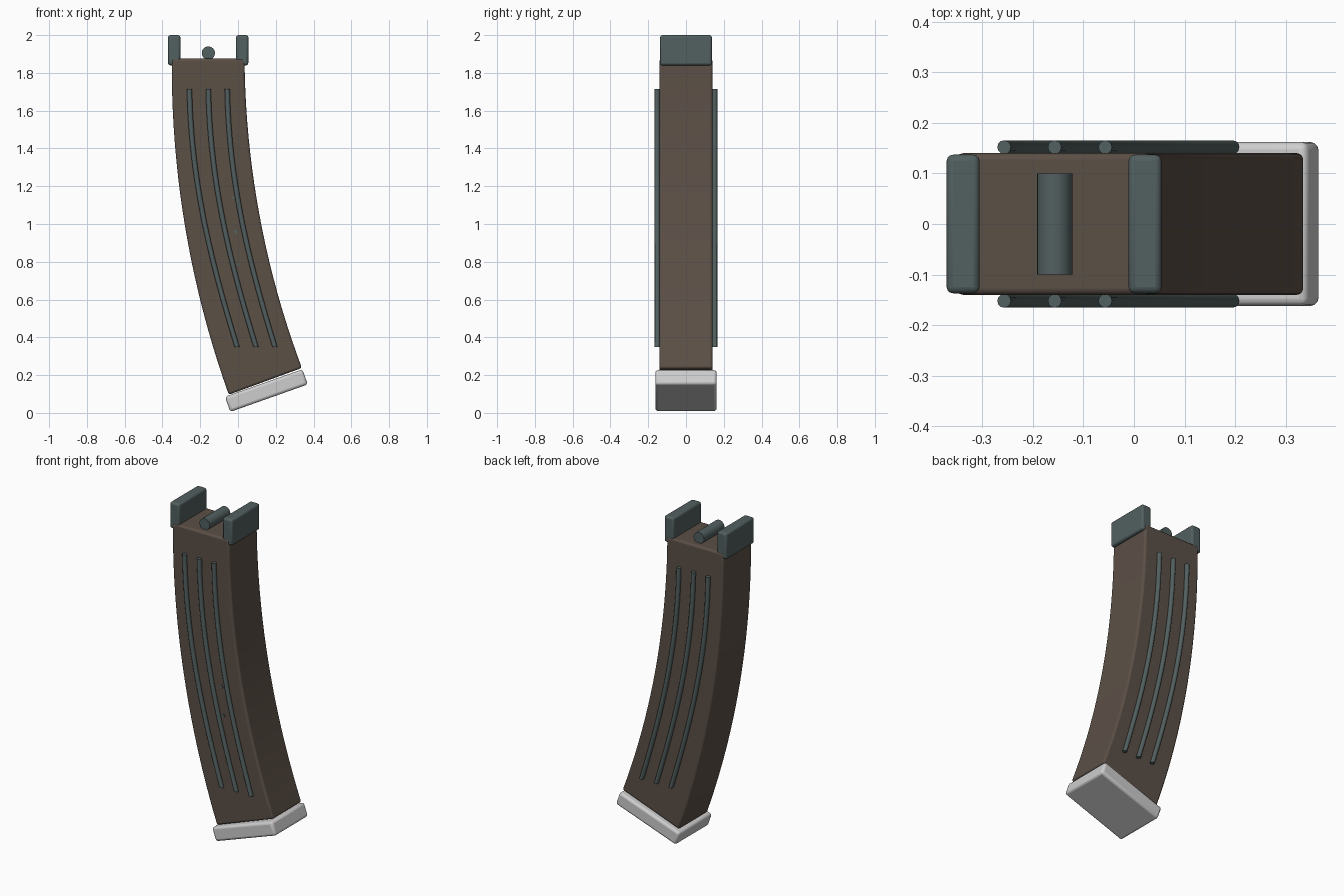
import bpy, bmesh, math
from mathutils import Vector

if "Cube" in bpy.data.objects:
    bpy.data.objects.remove(bpy.data.objects["Cube"])


def material(name, rgb):
    m = bpy.data.materials.new(name)
    m.diffuse_color = (*rgb, 1)
    m.use_nodes = True
    m.node_tree.nodes["Principled BSDF"].inputs["Base Color"].default_value = m.diffuse_color
    return m


BROWN = material("brown_body", (0.105, 0.079, 0.062))
STEEL = material("dark_steel", (0.085, 0.115, 0.115))
GREY = material("light_grey", (0.62, 0.61, 0.61))


def finish(name, bm, mat, bevel=0.0, loc=(0, 0, 0), rot=(0, 0, 0)):
    bmesh.ops.recalc_face_normals(bm, faces=bm.faces)
    me = bpy.data.meshes.new(name)
    bm.to_mesh(me)
    bm.free()
    ob = bpy.data.objects.new(name, me)
    ob.location, ob.rotation_euler = loc, rot
    me.materials.append(mat)
    bpy.context.collection.objects.link(ob)
    if bevel:
        b = ob.modifiers.new("bevel", "BEVEL")
        b.width, b.segments, b.limit_method = bevel, 3, 'ANGLE'
    bpy.ops.object.select_all(action='DESELECT')
    ob.select_set(True)
    bpy.context.view_layer.objects.active = ob
    bpy.ops.object.shade_smooth_by_angle(angle=math.radians(35))
    return ob


def box(name, size, loc, mat, bevel, rot=(0, 0, 0)):
    bm = bmesh.new()
    bmesh.ops.create_cube(bm, size=1)
    bmesh.ops.scale(bm, vec=size, verts=bm.verts)
    return finish(name, bm, mat, bevel, loc, rot)


def rod(name, radius, length, loc, mat, sides=24):
    bm = bmesh.new()
    bmesh.ops.create_cone(bm, cap_ends=True, segments=sides, radius1=radius,
                          radius2=radius, depth=length)
    return finish(name, bm, mat, 0, loc, (math.pi / 2, 0, 0))


def loft(rings):
    bm = bmesh.new()
    loops = [[bm.verts.new(p) for p in ring] for ring in rings]
    n = len(loops[0])
    for a, b in zip(loops, loops[1:]):
        for i in range(n):
            j = (i + 1) % n
            bm.faces.new((a[i], a[j], b[j], b[i]))
    bm.faces.new(loops[0])
    bm.faces.new(loops[-1][::-1])
    return bm


# curved body: rectangle swept along an arc, slightly wider at the foot
R, SWEEP, STEPS = 4.97, math.radians(20.1), 20
rings = []
for k in range(STEPS + 1):
    t = k / STEPS
    a = SWEEP * t
    c = Vector((-0.158 + R * (1 - math.cos(a)), 0, 1.875 - R * math.sin(a)))
    side = Vector((math.cos(a), 0, math.sin(a))) * (0.1925 + 0.0135 * t)
    y = Vector((0, 0.14, 0))
    rings.append([c - side - y, c + side - y, c + side + y, c - side + y])
finish("curved_body", loft(rings), BROWN, 0.012)

# foot plate
box("foot_plate", (0.435, 0.324, 0.085), (0.15, 0, 0.118), GREY, 0.015,
    (0, math.radians(-19.5), 0))

# two feed lips and the pin between them
for name, x in (("left_lip", -0.338), ("right_lip", 0.022)):
    box(name, (0.065, 0.274, 0.16), (x, 0, 1.92), STEEL, 0.012)
rod("top_pin", 0.035, 0.20, (-0.157, 0, 1.905), STEEL)

# three round ribs on each broad side, all the same curve shifted along x
P = [Vector(p) for p in ((-0.257, 0, 1.715), (-0.249, 0, 1.22),
                         (-0.14, 0, 0.79), (-0.005, 0, 0.35))]


def bezier(t):
    s = 1 - t
    return (P[0] * s**3 + P[1] * 3 * s * s * t + P[2] * 3 * s * t * t + P[3] * t**3)


for sy, label in ((-1, "front"), (1, "back")):
    for r in range(3):
        tube = []
        for k in range(25):
            c = bezier(k / 24) + Vector((0.1 * r, sy * 0.152, 0))
            tube.append([c + Vector((0.0135 * math.cos(q * math.pi / 6),
                                     0.0135 * math.sin(q * math.pi / 6), 0))
                         for q in range(12)])
        finish(f"{label}_rib_{r + 1}", loft(tube), STEEL)

# small studs on the front
for i, (x, z) in enumerate(((-0.025, 1.14), (-0.012, 0.96), (0.0, 0.785), (0.015, 0.605))):
    rod(f"stud_{i + 1}", 0.009, 0.02, (x, -0.136, z), STEEL, 12)
